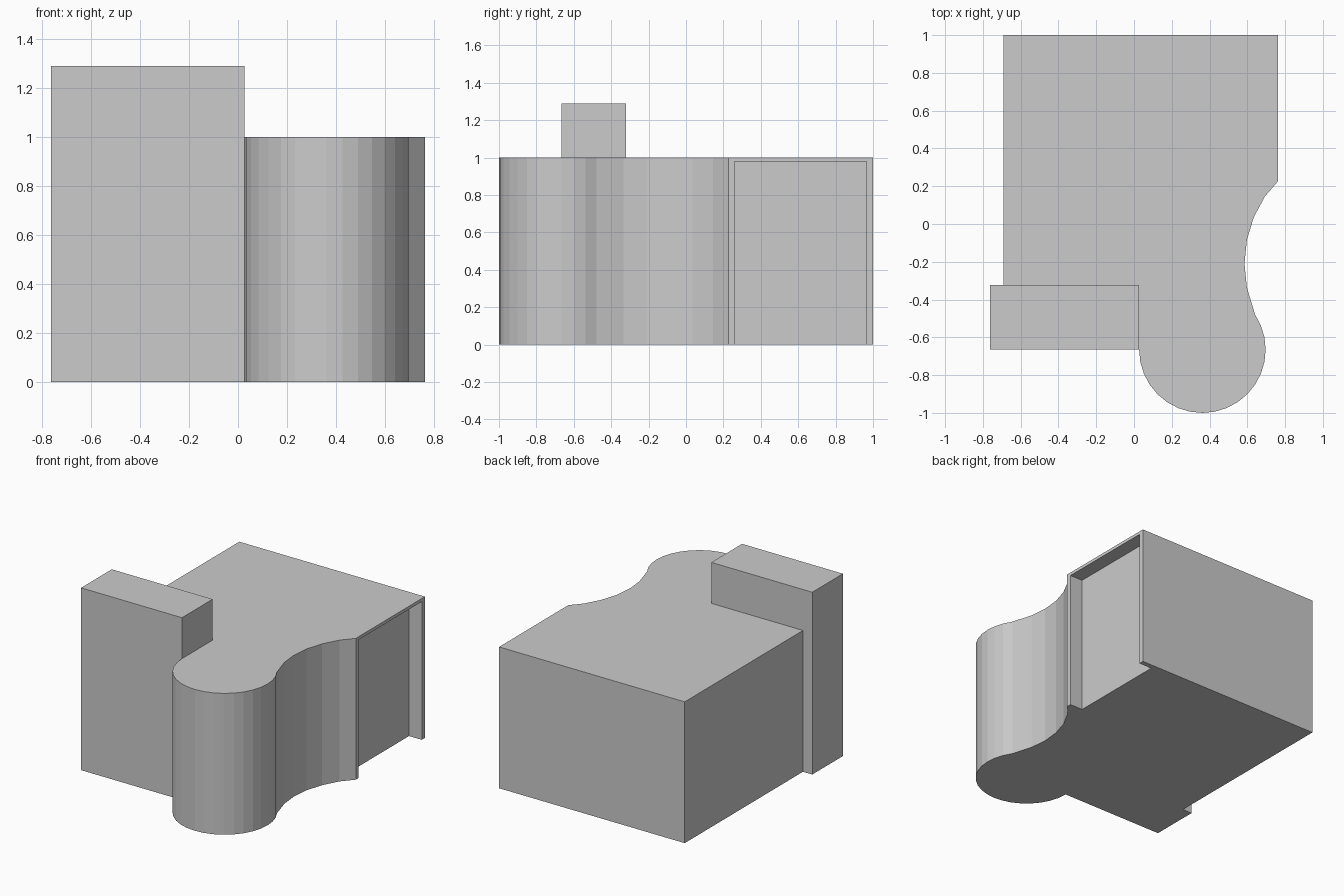
import bpy, bmesh
from math import cos, sin, radians

if "Cube" in bpy.data.objects:
    bpy.data.objects.remove(bpy.data.objects["Cube"])


def prism(name, outline, z0, z1):
    """Extrude a closed xy outline from z0 to z1."""
    bm = bmesh.new()
    base = bm.faces.new([bm.verts.new((x, y, z0)) for x, y in outline])
    top = bmesh.ops.extrude_face_region(bm, geom=[base], use_keep_orig=True)["geom"]
    for v in top:
        if isinstance(v, bmesh.types.BMVert):
            v.co.z = z1
    bmesh.ops.recalc_face_normals(bm, faces=bm.faces)
    mesh = bpy.data.meshes.new(name)
    bm.to_mesh(mesh)
    bm.free()
    obj = bpy.data.objects.new(name, mesh)
    bpy.context.collection.objects.link(obj)
    return obj


def rect(x0, x1, y0, y1):
    return [(x0, y0), (x1, y0), (x1, y1), (x0, y1)]


def arc(cx, cy, r, degrees):
    return [(cx + r * cos(radians(a)), cy + r * sin(radians(a))) for a in degrees]


STEP = 11.25  # 32-sided curves
left, inner, right = -0.69, 0.027, 0.763

# Main building: round bay at the front, concave sweep to the right wall
bay = arc(0.362, -0.665, 0.335, [180 + STEP * i for i in range(20)])
sweep = arc(1.225, -0.21, 0.64, [202.5 - STEP * i for i in range(6)])
outline = bay + sweep + [(right, 0.227), (right, 1.0), (left, 1.0),
                         (left, -0.322), (inner, -0.322)]
building = prism("main_building", outline, 0, 1.0)

# Open-bottomed recess in the right wall
cutter = prism("recess_cutter", rect(right - 0.1, right + 0.1, 0.26, 0.965), -0.1, 0.978)
cutter.hide_render = True
cutter.display_type = 'WIRE'
cut = building.modifiers.new("recess", 'BOOLEAN')
cut.operation = 'DIFFERENCE'
cut.solver = 'EXACT'
cut.object = cutter

# Taller front block
prism("front_block", rect(-right, inner, -0.665, -0.322), 0, 1.29)
